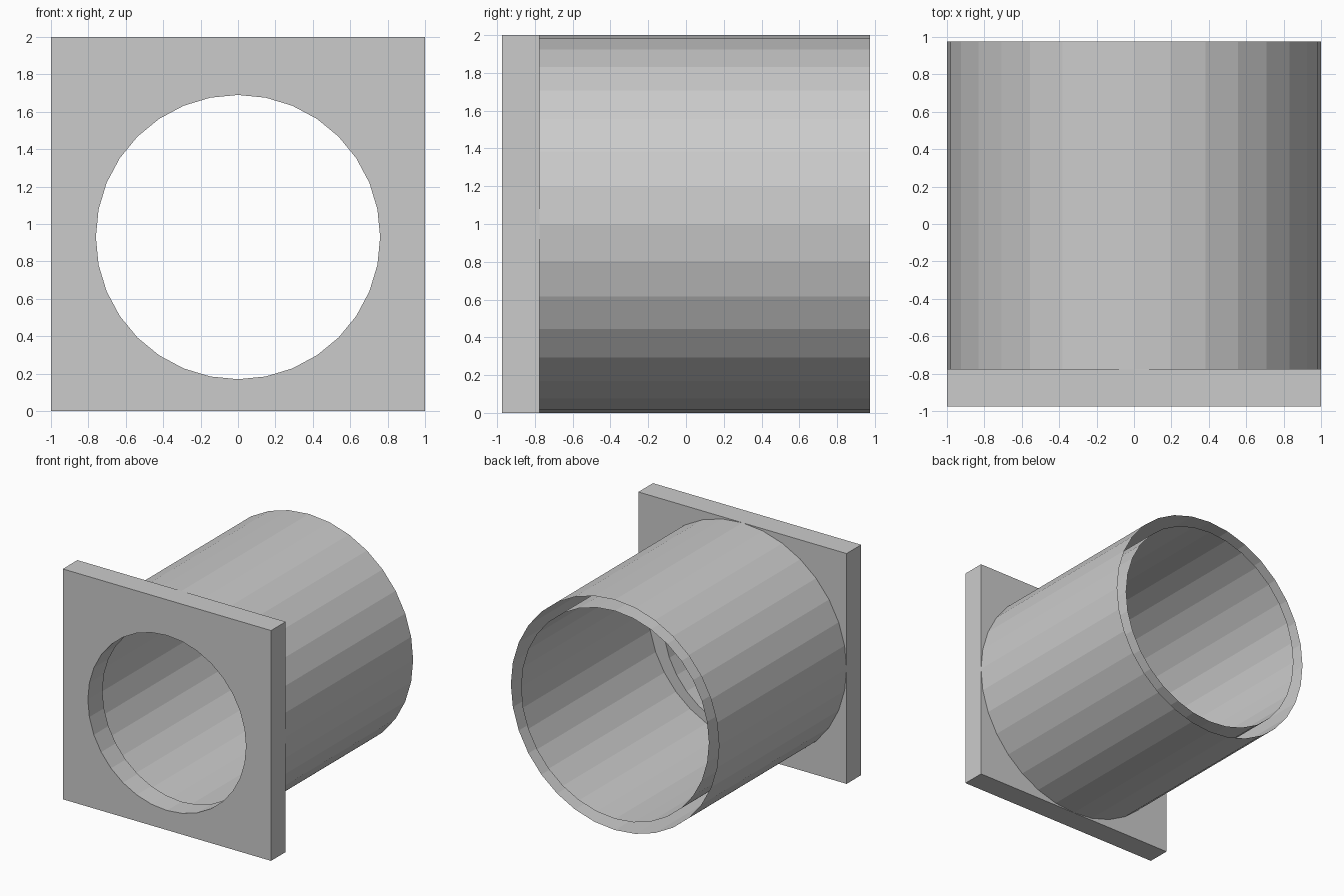
import bpy, bmesh, math

if "Cube" in bpy.data.objects:
    bpy.data.objects.remove(bpy.data.objects["Cube"])

SIDES = 32
FRONT, PLATE_BACK, BACK = -0.975, -0.775, 0.975


def ring(bm, radius, y, zc):
    """Closed loop of vertices around the y axis."""
    angles = [2 * math.pi * i / SIDES for i in range(SIDES)]
    return [bm.verts.new((radius * math.cos(a), y, zc + radius * math.sin(a))) for a in angles]


def loop_edges(bm, verts):
    return [bm.edges.new((verts[i - 1], verts[i])) for i in range(len(verts))]


def finish(bm, name):
    mesh = bpy.data.meshes.new(name)
    bm.to_mesh(mesh)
    bm.free()
    obj = bpy.data.objects.new(name, mesh)
    bpy.context.collection.objects.link(obj)
    return obj


# Square flange plate with a slightly low round hole
bm = bmesh.new()
square = [bm.verts.new((x, FRONT, z)) for x, z in ((-1, 0), (1, 0), (1, 2), (-1, 2))]
edges = loop_edges(bm, square) + loop_edges(bm, ring(bm, 0.76, FRONT, 0.93))
bmesh.ops.triangle_fill(bm, edges=edges, use_beauty=True, normal=(0, -1, 0))
result = bmesh.ops.extrude_face_region(bm, geom=bm.faces[:], use_keep_orig=True)
moved = [v for v in result["geom"] if isinstance(v, bmesh.types.BMVert)]
bmesh.ops.translate(bm, verts=moved, vec=(0, PLATE_BACK - FRONT, 0))
bmesh.ops.recalc_face_normals(bm, faces=bm.faces[:])
finish(bm, "flange_plate")


# Open-ended tube walls: the gap between them has no rim face
def wall(name, radius, inward):
    bm = bmesh.new()
    a, b = ring(bm, radius, PLATE_BACK, 1), ring(bm, radius, BACK, 1)
    for i in range(SIDES):
        quad = (a[i - 1], a[i], b[i], b[i - 1])
        bm.faces.new(quad if inward else quad[::-1])
    finish(bm, name)


wall("tube_outer_wall", 1.0, False)
wall("tube_inner_wall", 0.903, True)
